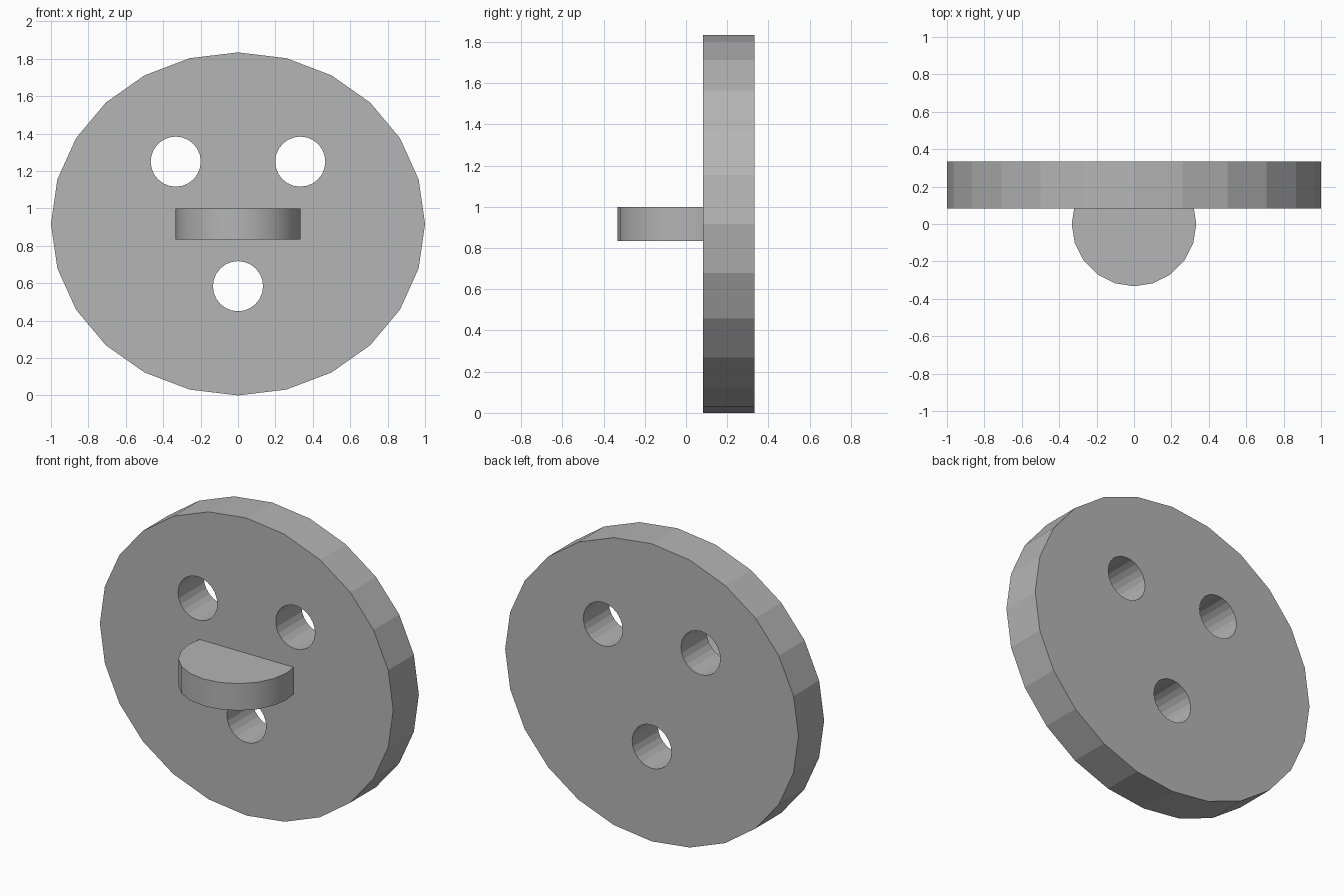
import bpy, bmesh
from math import sin, cos, pi, radians
from mathutils import Vector

if "Cube" in bpy.data.objects:
    bpy.data.objects.remove(bpy.data.objects["Cube"])

CZ = 0.917                      # height of the disc centre
FRONT, BACK = 0.083, 0.333      # front and back of the disc

grey = bpy.data.materials.new("dark_grey")
grey.diffuse_color = (0.46, 0.46, 0.46, 1)
grey.use_nodes = True
grey.node_tree.nodes["Principled BSDF"].inputs["Base Color"].default_value = grey.diffuse_color


def ring(rx, ry, sides):
    return [(rx * cos(2 * pi * i / sides), ry * sin(2 * pi * i / sides))
            for i in range(sides)]


def prism(name, points, extrude):
    """Extrude a closed outline of 3D points along a vector."""
    bm = bmesh.new()
    face = bm.faces.new([bm.verts.new(p) for p in points])
    new = bmesh.ops.extrude_face_region(bm, geom=[face], use_keep_orig=True)
    bmesh.ops.translate(bm, vec=Vector(extrude),
                        verts=[g for g in new["geom"] if isinstance(g, bmesh.types.BMVert)])
    bmesh.ops.recalc_face_normals(bm, faces=bm.faces[:])
    mesh = bpy.data.meshes.new(name)
    bm.to_mesh(mesh)
    bm.free()
    mesh.materials.append(grey)
    obj = bpy.data.objects.new(name, mesh)
    bpy.context.collection.objects.link(obj)
    return obj


# Face: slightly flattened 24-sided disc
face = prism("face_disc", [(x, FRONT, CZ + z) for x, z in ring(1, CZ, 24)],
             (0, BACK - FRONT, 0))

# Eye and mouth holes, cut right through
for name, hx, hz in (("left_eye", -0.333, 1.25), ("right_eye", 0.333, 1.25),
                     ("mouth", 0, 0.584)):
    cutter = prism(name + "_cutter",
                   [(hx + x, FRONT - 0.1, hz + z) for x, z in ring(0.134, 0.134, 24)],
                   (0, BACK - FRONT + 0.2, 0))
    cutter.hide_render = True
    cutter.hide_set(True)
    mod = face.modifiers.new(name, 'BOOLEAN')
    mod.operation = 'DIFFERENCE'
    mod.solver = 'EXACT'
    mod.object = cutter

# Nose: front part of an upright 20-sided drum, flush with the disc
outline = [(-0.32, FRONT)]
outline += [(0.333 * cos(a), 0.333 * sin(a))
            for a in (pi + pi * i / 10 for i in range(11))]
outline += [(0.32, FRONT)]
nose = prism("nose", [(x, y, 0.834) for x, y in outline], (0, 0, 0.166))
bpy.ops.object.select_all(action='DESELECT')
nose.select_set(True)
bpy.context.view_layer.objects.active = nose
bpy.ops.object.shade_smooth_by_angle(angle=radians(30))
